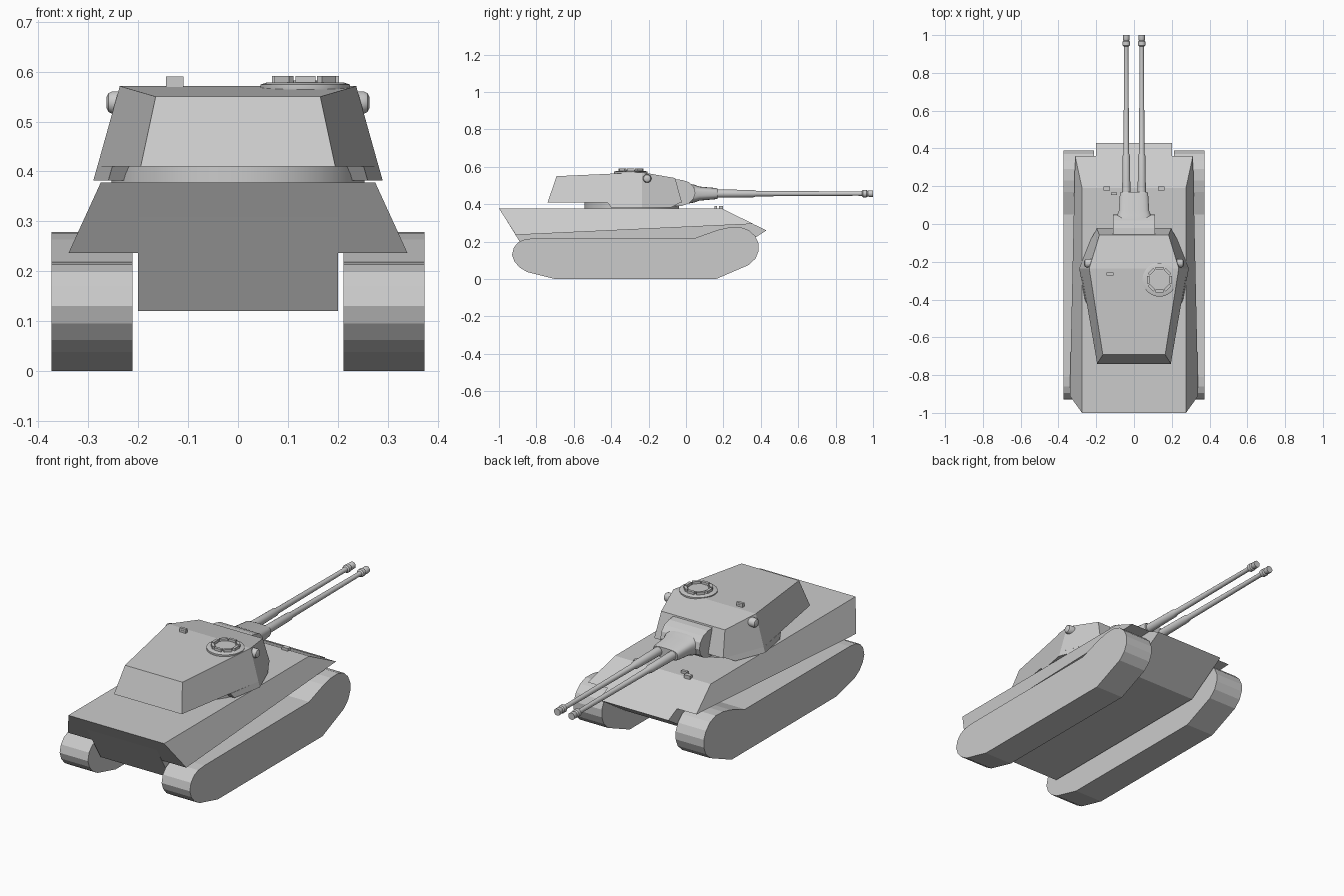
import bpy, bmesh
from math import sin, cos, pi, copysign
from mathutils import Matrix

if "Cube" in bpy.data.objects:
    bpy.data.objects.remove(bpy.data.objects["Cube"])


def loft(name, sections, smooth=False):
    """Skin closed cross-sections that share a point count, capping both ends."""
    bm = bmesh.new()
    rings = [[bm.verts.new(p) for p in s] for s in sections]
    n = len(rings[0])
    for a, b in zip(rings, rings[1:]):
        for i in range(n):
            j = (i + 1) % n
            bm.faces.new((a[i], a[j], b[j], b[i]))
    bm.faces.new(rings[0])
    bm.faces.new(rings[-1])
    bmesh.ops.recalc_face_normals(bm, faces=bm.faces)
    me = bpy.data.meshes.new(name)
    bm.to_mesh(me)
    bm.free()
    ob = bpy.data.objects.new(name, me)
    bpy.context.collection.objects.link(ob)
    if smooth:
        bpy.ops.object.select_all(action='DESELECT')
        ob.select_set(True)
        bpy.context.view_layer.objects.active = ob
        bpy.ops.object.shade_smooth_by_angle(angle=0.6)
    return ob


def trapezoid(xb, yb, zb, xt, yt, zt):
    return [(-xb, yb, zb), (xb, yb, zb), (xt, yt, zt), (-xt, yt, zt)]


def extrude_x(name, profile, x0, x1):
    return loft(name, [[(x, y, z) for y, z in profile] for x in (x0, x1)])


def ring(c, axis, along, r, n, r2=None, power=1.0):
    """Ring of n points around an axis; power < 1 squares off the corners."""
    pts = []
    for i in range(n):
        a = 2 * pi * (i + 0.5) / n
        u = r * copysign(abs(cos(a)) ** power, cos(a))
        v = (r2 or r) * copysign(abs(sin(a)) ** power, sin(a))
        pts.append({'X': (along, c[0] + u, c[1] + v),
                    'Y': (c[0] + u, along, c[1] + v),
                    'Z': (c[0] + u, c[1] + v, along)}[axis])
    return pts


def lathe(name, c, axis, profile, n=16):
    return loft(name, [ring(c, axis, t, r, n) for t, r in profile], True)


def box(name, loc, size, turn=0.0):
    x, y, z = (s / 2 for s in size)
    ob = loft(name, [trapezoid(x, -y, -z, x, -y, z), trapezoid(x, y, -z, x, y, z)])
    ob.data.transform(Matrix.Translation(loc) @ Matrix.Rotation(turn, 4, 'Z'))
    return ob


# Hull: narrow lower tub and flared upper body
extrude_x('lower_hull', [(-0.995, 0.372), (-0.84, 0.12), (0.21, 0.12), (0.43, 0.26),
                         (0.19, 0.377)], -0.2, 0.2)
loft('upper_hull', [trapezoid(0.34, -0.91, 0.236, 0.275, -1.0, 0.378),
                    trapezoid(0.312, 0.36, 0.295, 0.275, 0.19, 0.378)])

# Tracks
track = [(-0.70, 0), (-0.85, 0.038), (-0.89, 0.062), (-0.918, 0.095), (-0.93, 0.13),
         (-0.92, 0.17), (-0.895, 0.198), (-0.86, 0.213), (-0.81, 0.218), (0.05, 0.22),
         (0.17, 0.263), (0.23, 0.276), (0.29, 0.278), (0.335, 0.262), (0.37, 0.23),
         (0.388, 0.19), (0.388, 0.15), (0.372, 0.11), (0.335, 0.075), (0.16, 0)]
extrude_x('right_track', track, 0.212, 0.374)
extrude_x('left_track', track, -0.374, -0.212)

# Driver vision blocks on the hull roof
box('hull_periscope', (-0.105, 0.16, 0.383), (0.032, 0.014, 0.016))
for s in (-1, 1):
    box('glacis_visor', (s * 0.145, 0.188, 0.38), (0.035, 0.022, 0.024))

# Turret: ring, armoured body, lower skirt
lathe('turret_ring', (0, -0.29), 'Z', [(0.37, 0.255), (0.412, 0.255)], 32)
loft('turret_body', [trapezoid(0.195, -0.74, 0.41, 0.165, -0.692, 0.55),
                     trapezoid(0.282, -0.235, 0.41, 0.237, -0.235, 0.571),
                     trapezoid(0.198, -0.022, 0.41, 0.183, -0.058, 0.54)])
loft('turret_skirt', [trapezoid(0.26, -0.40, 0.382, 0.252, -0.42, 0.41),
                      trapezoid(0.29, -0.235, 0.382, 0.282, -0.235, 0.41),
                      trapezoid(0.228, -0.08, 0.382, 0.2, -0.03, 0.41)])

# Mantlet with a rounded front, then the collar shared by both guns
mantlet = [(-0.08, 0.39), (-0.02, 0.392), (0.015, 0.405), (0.04, 0.428), (0.05, 0.46),
           (0.042, 0.492), (0.018, 0.517), (-0.02, 0.53), (-0.08, 0.535)]
extrude_x('mantlet', mantlet, -0.112, 0.112)
loft('gun_collar', [ring((0, 0.457), 'Y', y, rx, 24, rz, 0.6) for y, rx, rz in
                    ((0.0, 0.1, 0.055), (0.045, 0.09, 0.048), (0.07, 0.081, 0.038),
                     (0.16, 0.075, 0.03), (0.17, 0.071, 0.026))], True)

# Twin barrels with muzzle brakes
barrel = [(0.1, 0.023), (0.36, 0.02), (0.375, 0.015), (0.92, 0.0115), (0.94, 0.013),
          (0.946, 0.02), (0.966, 0.02), (0.972, 0.015), (0.98, 0.018), (1.0, 0.018)]
for s in (-1, 1):
    lathe('gun_barrel', (s * 0.041, 0.457), 'Y', barrel)

# Rangefinder domes on the turret sides
for s in (-1, 1):
    lathe('rangefinder', (-0.208, 0.538), 'X',
          [(s * x, r) for x, r in ((0.2, 0.023), (0.252, 0.023), (0.26, 0.019), (0.264, 0.01))])

# Commander's cupola with a ring of periscopes around the hatch
cx, cy = 0.135, -0.295
lathe('cupola_base', (cx, cy), 'Z', [(0.55, 0.085), (0.565, 0.09), (0.574, 0.09), (0.578, 0.078)], 32)
lathe('cupola_hatch', (cx, cy), 'Z', [(0.57, 0.052), (0.582, 0.052)], 8)
for i in range(8):
    a = 2 * pi * i / 8
    box('cupola_periscope', (cx + 0.06 * cos(a), cy + 0.06 * sin(a), 0.581),
        (0.014, 0.04, 0.02), a)

# Roof periscope
box('roof_periscope_base', (-0.127, -0.265, 0.572), (0.035, 0.016, 0.016))
box('roof_periscope_cap', (-0.127, -0.265, 0.585), (0.035, 0.014, 0.01))
